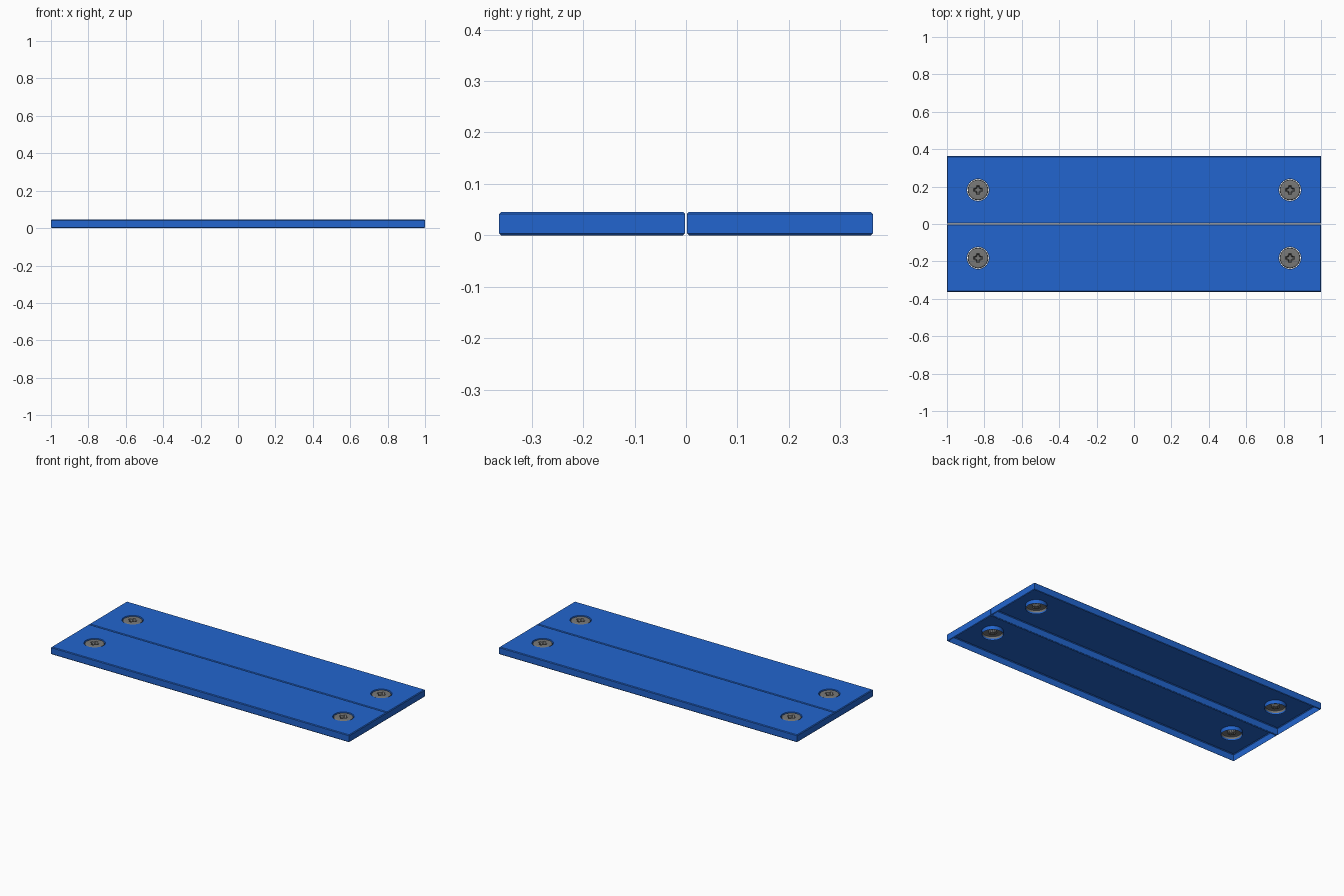
import bpy, bmesh, math

if "Cube" in bpy.data.objects:
    bpy.data.objects.remove(bpy.data.objects["Cube"])

def material(name, rgb):
    m = bpy.data.materials.new(name)
    m.diffuse_color = (*rgb, 1)
    m.use_nodes = True
    m.node_tree.nodes["Principled BSDF"].inputs["Base Color"].default_value = m.diffuse_color
    return m

blue = material("plank blue", (0.016, 0.13, 0.62))
grey = material("screw grey", (0.19, 0.19, 0.185))

H, C = 0.045, 0.004            # plank height, edge chamfer
Y0, Y1 = 0.0015, 0.363         # plank edges across y
SX, SY, R = 0.834, 0.182, 0.058  # screw position and hole radius

def rect(inset):
    a, b, c = 1 - inset, Y0 + inset, Y1 - inset
    return [(-a, b), (a, b), (a, c), (-a, c)]

def circle(r, cx=0, cy=0, n=32):
    return [(cx + r * math.cos(2 * math.pi * i / n),
             cy + r * math.sin(2 * math.pi * i / n)) for i in range(n)]

def cross(l, w, k):
    pts = []
    for q in range(4):
        c, s = round(math.cos(q * math.pi / 2)), round(math.sin(q * math.pi / 2))
        for x, y in ((l, -w), (l, w), (k, k)):
            pts.append((x * c - y * s, x * s + y * c))
    return pts

def loop(bm, pts, z):
    vs = [bm.verts.new((x, y, z)) for x, y in pts]
    for i in range(len(vs)):
        bm.edges.new((vs[i - 1], vs[i]))
    return vs

def bridge(bm, loops):
    for a, b in zip(loops, loops[1:]):
        for i in range(len(a)):
            bm.faces.new((a[i - 1], a[i], b[i], b[i - 1]))

def fill(bm, *loops):
    edges = [bm.edges.get((l[i - 1], l[i])) for l in loops for i in range(len(l))]
    bmesh.ops.triangle_fill(bm, use_beauty=True, use_dissolve=False,
                            edges=edges, normal=(0, 0, 1))

def finish(bm, name, mat, top):
    # consistent normals, with the top surface facing up
    bmesh.ops.recalc_face_normals(bm, faces=bm.faces[:])
    tops = [f for f in bm.faces if all(abs(v.co.z - top) < 1e-5 for v in f.verts)]
    if sum(f.normal.z * f.calc_area() for f in tops) < 0:
        bmesh.ops.reverse_faces(bm, faces=bm.faces[:])
    me = bpy.data.meshes.new(name)
    bm.to_mesh(me)
    bm.free()
    me.materials.append(mat)
    ob = bpy.data.objects.new(name, me)
    bpy.context.collection.objects.link(ob)
    bpy.ops.object.select_all(action='DESELECT')
    ob.select_set(True)
    bpy.context.view_layer.objects.active = ob
    bpy.ops.object.shade_smooth_by_angle(angle=math.radians(30))
    return ob

# planks: open-bottomed shells with screw sockets hanging from the top
for side, name in ((1, "back_plank"), (-1, "front_plank")):
    bm = bmesh.new()
    walls = [loop(bm, rect(i), z) for i, z in
             ((C, 0), (0, C), (0, H - C), (C, H))]
    bridge(bm, walls)
    rims = []
    for x in (-SX, SX):
        socket = [loop(bm, circle(r, x, SY), z) for r, z in
                  ((R + 0.001, H), (R, H - 0.002), (R, 0.022))]
        bridge(bm, socket)
        rims.append(socket[0])
    fill(bm, walls[-1], *rims)
    if side < 0:
        bmesh.ops.scale(bm, vec=(1, -1, 1), verts=bm.verts[:])
    finish(bm, name, blue, H)

# screws: rounded heads with a tapered cross recess
TOP = 0.0435
for j, sy in enumerate((-SY, SY)):
    for i, sx in enumerate((-SX, SX)):
        bm = bmesh.new()
        head = [loop(bm, circle(r), z) for r, z in
                ((0.055, 0.030), (0.055, 0.038), (0.053, 0.0415),
                 (0.050, 0.043), (0.046, TOP))]
        bridge(bm, head)
        recess = [loop(bm, cross(l, w, k), z) for l, w, k, z in
                  ((0.025, 0.007, 0.011, TOP), (0.017, 0.005, 0.007, 0.030))]
        bridge(bm, recess)
        bm.faces.new(recess[-1])
        fill(bm, head[-1], recess[0])
        ob = finish(bm, f"screw_{2 * j + i + 1}", grey, TOP)
        ob.location = (sx, sy, 0)
